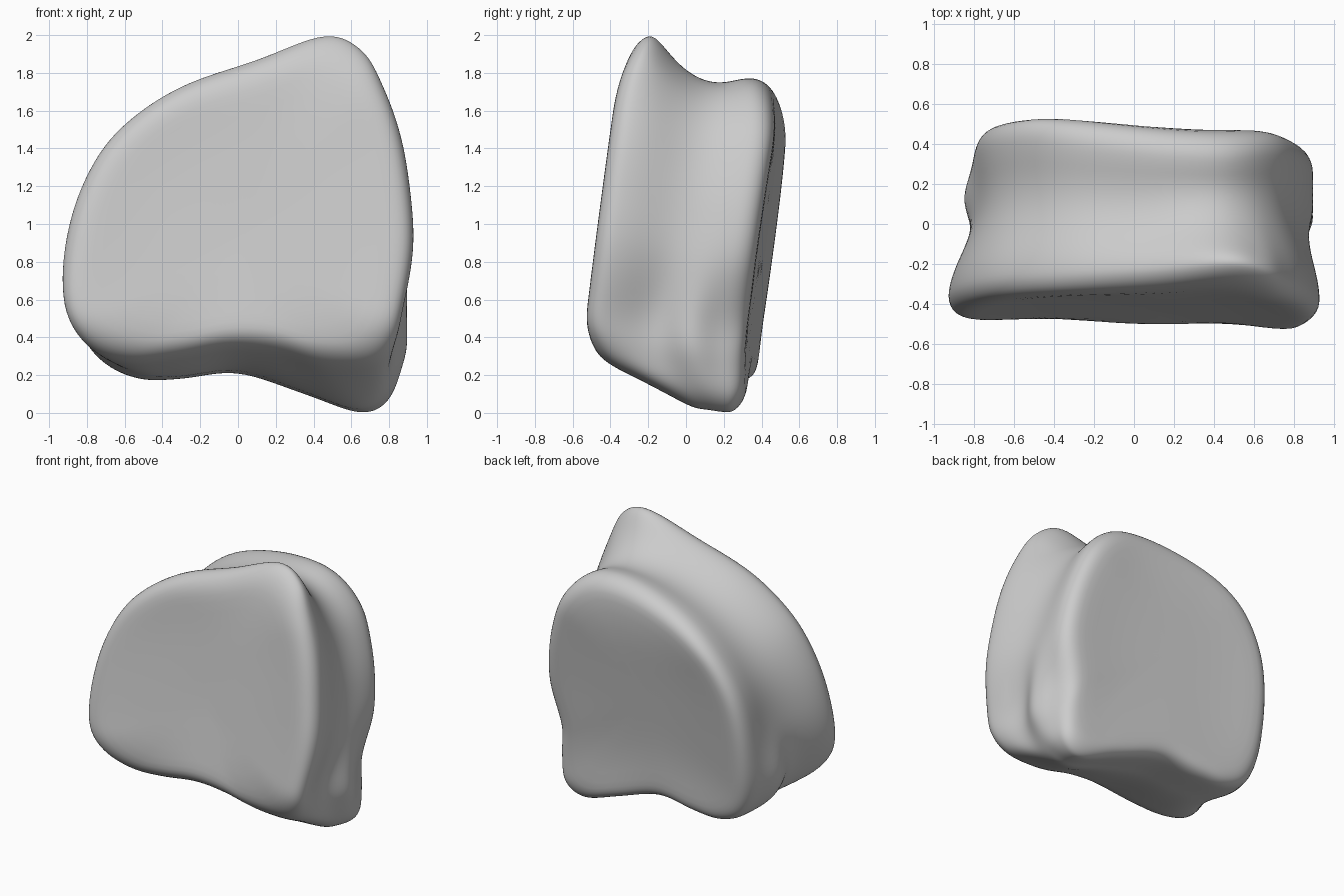
import bpy
import bmesh
from math import exp, pi, sin
from mathutils import Vector

default_cube = bpy.data.objects.get("Cube")
if default_cube:
    bpy.data.objects.remove(default_cube, do_unlink=True)

# Matching (x, z) outlines of the front and back end plates
FRONT = [(.46, 2), (.66, 1.92), (.77, 1.73), (.86, 1.48), (.91, 1.2), (.93, .9),
         (.89, .6), (.83, .4), (.7, .28), (.45, .28), (.2, .35), (-.05, .36),
         (-.35, .3), (-.6, .28), (-.82, .37), (-.94, .58), (-.9, .98),
         (-.78, 1.3), (-.6, 1.53), (-.3, 1.73), (.1, 1.87)]
BACK = [(.36, 1.77), (.56, 1.7), (.72, 1.53), (.82, 1.3), (.88, 1.05), (.89, .8),
        (.82, .5), (.83, .28), (.8, .08), (.65, 0), (.35, .1), (0, .21),
        (-.3, .18), (-.52, .18), (-.69, .27), (-.78, .5), (-.79, .88),
        (-.72, 1.2), (-.55, 1.46), (-.3, 1.64), (.05, 1.75)]
CENTRE = Vector((.03, .95))
STEPS = 4


def smooth_outline(points):
    """Closed Catmull-Rom curve through the points."""
    pts = [Vector(p) for p in points]
    count = len(pts)
    curve = []
    for i in range(count):
        a, b, c, d = (pts[(i + k) % count] for k in (-1, 0, 1, 2))
        for step in range(STEPS):
            t = step / STEPS
            curve.append(b + (c - a) * t / 2
                         + (a * 2 - b * 5 + c * 4 - d) * t * t / 2
                         + (b * 3 - a - c * 3 + d) * t ** 3 / 2)
    return curve


def smoothstep(low, high, value):
    t = min(max((value - low) / (high - low), 0), 1)
    return t * t * (3 - 2 * t)


def bend(amount):
    """Curvature that only starts beyond a height."""
    return max(0, amount) ** 2


def place(flat, depth):
    """Position between the two tilted, slightly curved end plates."""
    x, z = flat
    front_y = -.515 - .03 * x + .13 * (z - .5) + 1.4 * bend(.55 - z) + .5 * bend(z - 1.6)
    back_y = (.51 - .06 * x + .14 * (z - 1.5) + .25 * bend(.5 - z)
              - 2 * bend(.15 - z) - .7 * bend(z - 1.4))
    return Vector((x, front_y + (back_y - front_y) * depth, z))


front_curve = smooth_outline(FRONT)
back_curve = smooth_outline(BACK)

# Rings from the front plate over its rim, the waist and the back rim:
# (depth, scale, pinch of the waist)
rings = [(.025, .3, 0), (.02, .6, 0), (.005, .8, 0), (0, .88, 0),
         (.012, .94, 0), (.04, .975, 0), (.08, .995, 0)]
waist_count = 14
for i in range(waist_count + 1):
    f = i / waist_count
    rings.append((.12 + .77 * f, 1, sin(pi * f) ** 2))
rings += [(.94, .985, 0), (.975, .955, 0), (.993, .91, 0), (1, .85, 0),
          (.985, .6, 0), (.98, .3, 0)]

bm = bmesh.new()
loops = []
for depth, scale, pinch in rings:
    upper_blend = smoothstep(.08, .74, depth)
    lower_blend = smoothstep(-.08, .56, depth)
    loop = []
    for p, q in zip(front_curve, back_curve):
        # The underside reaches the back outline sooner than the top
        height = smoothstep(.3, .9, p.y)
        blend = lower_blend + (upper_blend - lower_blend) * height
        offset = (p.lerp(q, blend) - CENTRE) * scale
        offset.x *= 1 - .04 * pinch
        offset.y *= 1 - (.02 + .04 * height) * pinch
        flat = CENTRE + offset
        # Low side swellings on the waist
        swell = .1 * exp(-((flat.y - .45) / .3) ** 2 - ((depth - .65) / .17) ** 2)
        flat.x += swell * smoothstep(.4, .8, abs(flat.x)) * (1 if flat.x > 0 else -1)
        loop.append(bm.verts.new(place(flat, depth)))
    loops.append(loop)

# Skin between the rings, with a fan closing each plate
size = len(front_curve)
for first, second in zip(loops, loops[1:]):
    for i in range(size):
        j = (i + 1) % size
        bm.faces.new((first[i], first[j], second[j], second[i]))
for loop, depth in ((loops[0], .03), (loops[-1], .98)):
    hub = bm.verts.new(place(CENTRE, depth))
    for i in range(size):
        bm.faces.new((hub, loop[i], loop[(i + 1) % size]))
bmesh.ops.recalc_face_normals(bm, faces=bm.faces)

# Stand on the ground, centred
lows = [min(v.co[k] for v in bm.verts) for k in range(3)]
highs = [max(v.co[k] for v in bm.verts) for k in range(3)]
base = Vector(((lows[0] + highs[0]) / 2, (lows[1] + highs[1]) / 2, lows[2]))
bmesh.ops.translate(bm, verts=bm.verts, vec=-base)

mesh = bpy.data.meshes.new("bone_body")
bm.to_mesh(mesh)
bm.free()
body = bpy.data.objects.new("bone_body", mesh)
bpy.context.collection.objects.link(body)

# Plain grey material
grey = bpy.data.materials.new("plain_grey")
grey.use_nodes = True
colour = (.6, .6, .6, 1)
grey.diffuse_color = colour
grey.node_tree.nodes["Principled BSDF"].inputs["Base Color"].default_value = colour
mesh.materials.append(grey)

for polygon in mesh.polygons:
    polygon.use_smooth = True
smoothing = body.modifiers.new("smoothing", "SUBSURF")
smoothing.levels = smoothing.render_levels = 1
